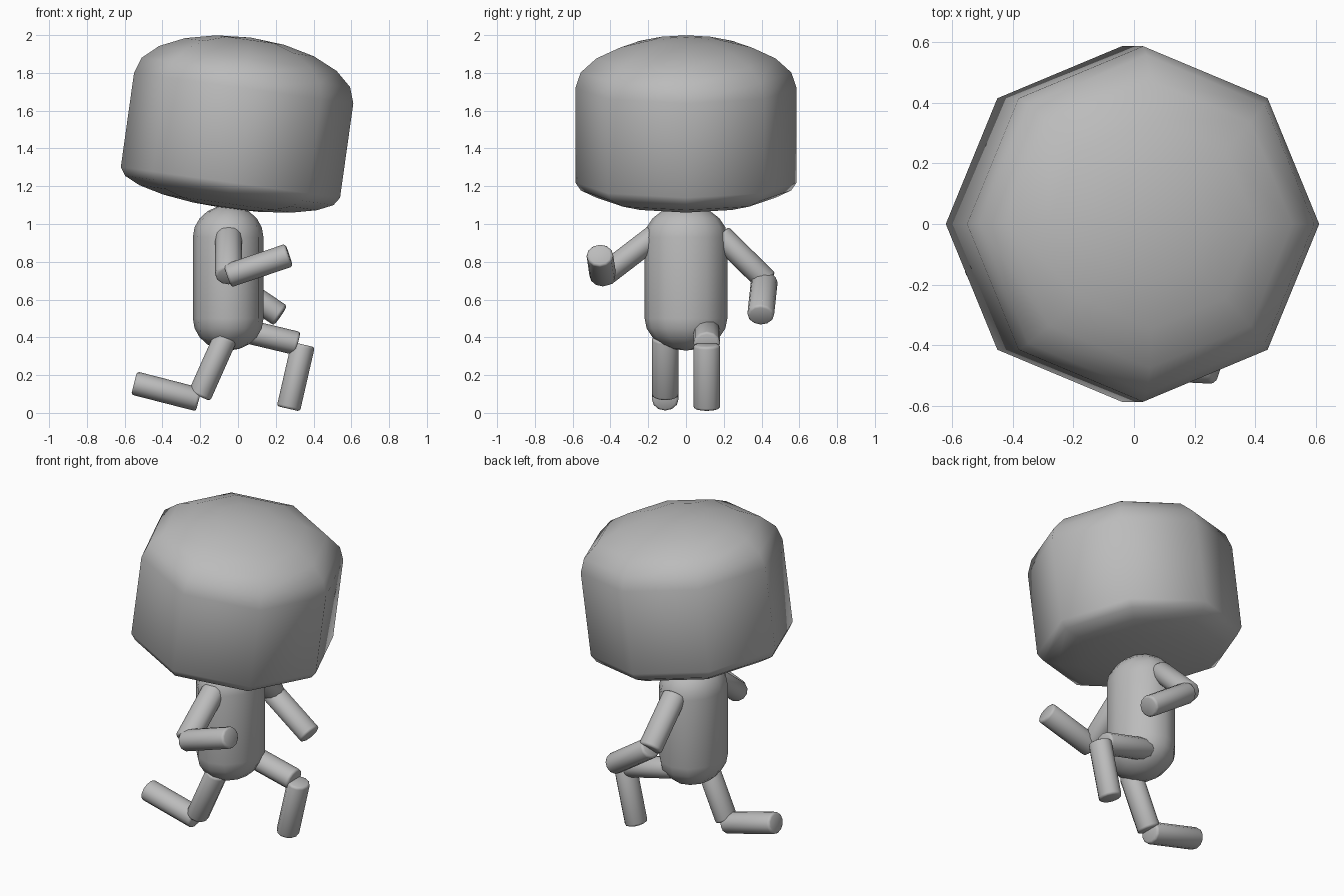
import bpy, bmesh, math
from mathutils import Matrix, Vector

if "Cube" in bpy.data.objects:
    bpy.data.objects.remove(bpy.data.objects["Cube"])

grey = bpy.data.materials.new("plain grey")
grey.diffuse_color = (0.5, 0.5, 0.5, 1)
grey.use_nodes = True
grey.node_tree.nodes["Principled BSDF"].inputs["Base Color"].default_value = grey.diffuse_color


def lathe(name, profile, rx, ry, sides, matrix):
    """Closed solid of stacked rings; profile is (relative radius, height), bottom to top."""
    bm = bmesh.new()
    rings = []
    for r, z in profile:
        if r < 1e-6:
            rings.append([bm.verts.new((0, 0, z))])
        else:
            angles = [2 * math.pi * i / sides for i in range(sides)]
            rings.append([bm.verts.new((rx * r * math.cos(a), ry * r * math.sin(a), z)) for a in angles])
    for low, high in zip(rings, rings[1:]):
        for i in range(sides):
            j = (i + 1) % sides
            if len(low) == 1:
                bm.faces.new((low[0], high[j], high[i]))
            elif len(high) == 1:
                bm.faces.new((low[i], low[j], high[0]))
            else:
                bm.faces.new((low[i], low[j], high[j], high[i]))
    bmesh.ops.transform(bm, matrix=matrix, verts=bm.verts)
    bmesh.ops.recalc_face_normals(bm, faces=bm.faces)
    mesh = bpy.data.meshes.new(name)
    bm.to_mesh(mesh)
    bm.free()
    mesh.materials.append(grey)
    obj = bpy.data.objects.new(name, mesh)
    bpy.context.collection.objects.link(obj)
    bpy.context.view_layer.objects.active = obj
    obj.select_set(True)
    bpy.ops.object.shade_smooth_by_angle(angle=math.radians(60))
    obj.select_set(False)


def domed(z0, z1, low, high, steps=5):
    """Profile of a straight wall from z0 to z1 with elliptical domes below and above."""
    arc = [math.pi / 2 * i / steps for i in range(steps)]
    bottom = [(math.cos(a), z0 - low * math.sin(a)) for a in reversed(arc)]
    top = [(math.cos(a), z1 + high * math.sin(a)) for a in arc]
    return [(0, z0 - low)] + bottom + top + [(0, z1 + high)]


def limb(name, start, end, wide):
    """Slightly flattened tube with softened ends."""
    start, end = Vector(start), Vector(end)
    axis = (end - start).normalized()
    side = Vector(wide)
    side = (side - axis * side.dot(axis)).normalized()
    narrow = side.cross(axis)
    m = Matrix((narrow, side, axis)).transposed().to_4x4()
    m.translation = start
    length = (end - start).length
    b = 0.014
    profile = [(0, 0), (0.8, 0), (0.95, b * 0.35), (1, b),
               (1, length - b), (0.95, length - b * 0.35), (0.8, length), (0, length)]
    lathe(name, profile, 0.063, 0.071, 12, m)


# Head: tilted eight-sided drum with domes
tilt = Matrix.Translation((-0.005, 0, 1.47)) @ Matrix.Rotation(math.radians(8), 4, 'Y')
lathe("head", domed(-0.252, 0.252, 0.14, 0.27), 0.586, 0.586, 8, tilt)

# Torso
lathe("torso", domed(0.5, 0.93, 0.17, 0.17), 0.187, 0.219, 12, Matrix.Translation((-0.052, 0, 0)))

# Arms
X, Y = (1, 0, 0), (0, 1, 0)
limb("right_upper_arm", (-0.05, -0.16, 0.94), (-0.05, -0.44, 0.725), X)
limb("right_forearm", (-0.055, -0.44, 0.725), (0.27, -0.456, 0.835), Y)
limb("left_upper_arm", (-0.05, 0.18, 0.94), (-0.05, 0.43, 0.695), X)
limb("left_forearm", (-0.05, 0.415, 0.70), (0.225, 0.395, 0.515), Y)

# Legs in running pose
limb("right_thigh", (-0.066, -0.11, 0.40), (-0.205, -0.11, 0.088), Y)
limb("right_shin", (-0.207, -0.11, 0.07), (-0.55, -0.11, 0.158), Y)
limb("left_thigh", (-0.01, 0.11, 0.445), (0.317, 0.11, 0.367), Y)
limb("left_shin", (0.345, 0.11, 0.362), (0.267, 0.11, 0.022), Y)
